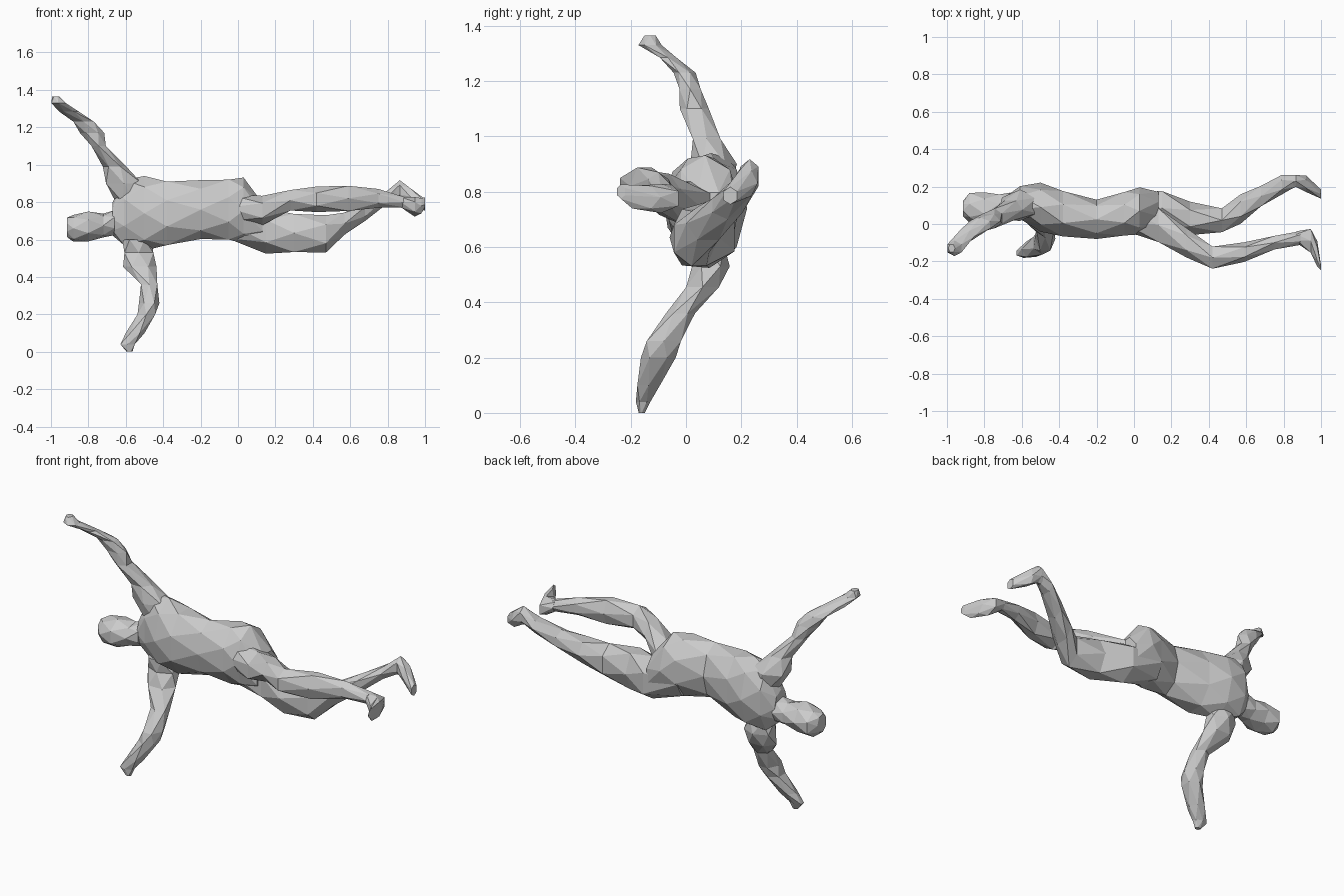
import bpy, bmesh
from math import sin, cos, pi


def loft(name, stations, axis='X', sides=6):
    """Flat-faceted tube of triangles; every other ring is turned half a step.
    Stations: centre x, y, z, then two half widths.
    axis X: rings lie in y/z; axis Z: rings lie in x/y."""
    bm = bmesh.new()
    rings = []
    for k, (x, y, z, a, b) in enumerate(stations):
        ring = []
        for i in range(sides):
            t = 2 * pi * (i + 0.5 * (k % 2)) / sides
            u, v = 1.05 * a * cos(t), 1.05 * b * sin(t)
            co = (x, y + u, z + v) if axis == 'X' else (x + u, y + v, z)
            ring.append(bm.verts.new(co))
        rings.append(ring)
    for k, (r, s) in enumerate(zip(rings, rings[1:])):
        for i in range(sides):
            j = (i + 1) % sides
            if k % 2 == 0:
                tris = (r[i], r[j], s[i]), (r[j], s[j], s[i])
            else:
                tris = (r[i], s[j], s[i]), (r[i], r[j], s[j])
            for tri in tris:
                bm.faces.new(tri)
    bm.faces.new(rings[0])
    bm.faces.new(rings[-1])
    bmesh.ops.recalc_face_normals(bm, faces=bm.faces[:])
    me = bpy.data.meshes.new(name)
    bm.to_mesh(me)
    bm.free()
    ob = bpy.data.objects.new(name, me)
    bpy.context.collection.objects.link(ob)
    return ob


# Torso, shoulders to hips
loft("torso", [
    (-.67, .10, .71, .055, .085), (-.61, .115, .745, .09, .18),
    (-.50, .09, .74, .125, .19), (-.38, .055, .74, .125, .175),
    (-.20, .025, .76, .10, .15), (-.05, .055, .76, .12, .165),
    (.03, .07, .755, .12, .168), (.13, .08, .69, .095, .11)], sides=8)

# Head and neck
loft("head", [
    (-.915, .08, .665, .04, .05), (-.88, .09, .66, .08, .07),
    (-.80, .075, .67, .09, .078), (-.72, .09, .675, .072, .062),
    (-.66, .10, .69, .065, .065)], sides=7)

# Raised arm
loft("raised_arm", [
    (-.58, .10, .80, .07, .06), (-.61, .10, .90, .105, .08),
    (-.66, .075, .99, .06, .055), (-.745, .03, 1.10, .042, .05),
    (-.78, .015, 1.17, .062, .042), (-.825, -.005, 1.23, .06, .038),
    (-.905, -.065, 1.285, .05, .033), (-.96, -.13, 1.33, .042, .04),
    (-.975, -.13, 1.365, .018, .022)], axis='Z')

# Lowered arm
loft("lowered_arm", [
    (-.54, .08, .60, .075, .065), (-.53, .09, .53, .085, .065),
    (-.525, .06, .455, .085, .065), (-.475, -.02, .36, .048, .05),
    (-.475, -.08, .26, .052, .068), (-.49, -.10, .20, .052, .06),
    (-.55, -.135, .10, .048, .045), (-.59, -.155, .04, .042, .025),
    (-.58, -.16, .0, .015, .012)], axis='Z')

# Upper leg of the pose, thigh to ankle
loft("front_leg", [
    (-.06, .05, .77, .08, .08), (.13, -.005, .755, .10, .075),
    (.28, -.10, .81, .075, .06), (.42, -.18, .815, .065, .065),
    (.59, -.15, .82, .05, .074), (.75, -.10, .82, .04, .048),
    (.89, -.075, .80, .035, .03)])
loft("front_foot", [
    (.87, -.07, .80, .03, .03), (.945, -.09, .775, .07, .05),
    (.98, -.16, .78, .065, .045), (1.0, -.235, .80, .015, .025)])

# Lower leg of the pose, thigh to ankle
loft("back_leg", [
    (-.06, .075, .69, .09, .09), (.15, .085, .645, .10, .115),
    (.30, .03, .635, .085, .112), (.47, .02, .63, .07, .095),
    (.57, .08, .685, .075, .065), (.68, .15, .75, .06, .048),
    (.79, .21, .82, .05, .038), (.86, .23, .865, .035, .045)])
loft("back_foot", [
    (.81, .215, .835, .04, .03), (.865, .23, .865, .035, .05),
    (.92, .215, .83, .042, .05), (1.0, .16, .785, .027, .03)])
